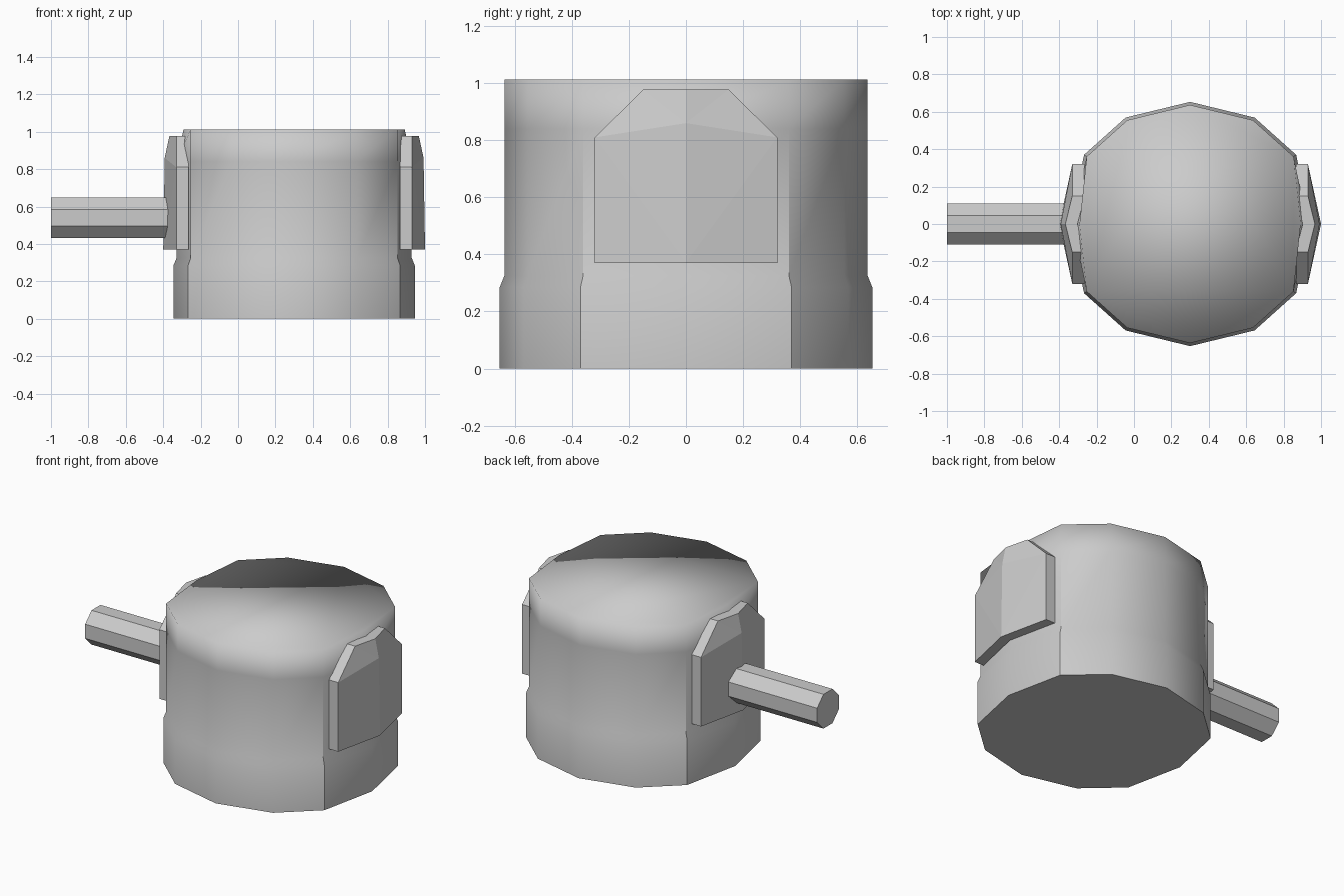
import bpy, bmesh, math
from mathutils import Matrix

if "Cube" in bpy.data.objects:
    bpy.data.objects.remove(bpy.data.objects["Cube"])

CX = 0.3  # axis of the housing


def finish(bm, name):
    bmesh.ops.recalc_face_normals(bm, faces=bm.faces)
    me = bpy.data.meshes.new(name)
    bm.to_mesh(me)
    bm.free()
    ob = bpy.data.objects.new(name, me)
    bpy.context.collection.objects.link(ob)
    return ob


# Housing: twelve-sided outline stacked into collar, wall and smooth cap
quarter = [(0.645, 0), (0.567, 0.37), (0.345, 0.569)]
upper = quarter + [(0, 0.653)] + [(-x, y) for x, y in quarter[::-1]]
outline = upper + [(x, -y) for x, y in upper[-2:0:-1]]

bm = bmesh.new()
rings = []
for z, s in [(0, 1), (0.285, 1), (0.325, 0.975), (0.84, 0.975), (1.013, 0.975)]:
    ring = []
    for x, y in outline:
        if z > 1 and y == 0:
            x *= 0.94  # rim pinches in above the side plates
        ring.append(bm.verts.new((CX + x * s, y * s, z)))
    rings.append(ring)
n = len(outline)
for a, b in zip(rings, rings[1:]):
    for i in range(n):
        j = (i + 1) % n
        bm.faces.new((a[i], a[j], b[j], b[i]))
bm.faces.new(rings[0])
bm.faces.new(rings[-1])
for f in bm.faces:
    f.smooth = True
for e in bm.edges:
    p, q = (v.co for v in e.verts)
    base = p.z == 0 and q.z == 0
    corner = abs(p.z - q.z) > 0.01 and max(p.z, q.z) < 0.9 \
        and abs(abs(p.x - CX) - 0.56) < 0.02
    e.smooth = not (base or corner)
finish(bm, "housing")


# Side plates: bent slabs with clipped top corners and a central ridge
def side_plate(name, side):
    # (distance from axis, y, z) around the half outline, then the ridge
    half = [(0.70, 0, 0.37), (0.63, 0.32, 0.37), (0.63, 0.32, 0.81),
            (0.63, 0.15, 0.977), (0.667, 0, 0.977), (0.692, 0, 0.86)]
    bm = bmesh.new()
    for m in (1, -1):
        out = [bm.verts.new((CX + side * d, y * m, z)) for d, y, z in half]
        inn = [bm.verts.new((CX + side * (d - 0.065), y * m, z)) for d, y, z in half]
        for tri in ((0, 1, 2), (0, 2, 5), (2, 3, 5), (3, 4, 5)):
            bm.faces.new([out[i] for i in tri])
            bm.faces.new([inn[i] for i in tri])
        for i in range(4):
            bm.faces.new((out[i], out[i + 1], inn[i + 1], inn[i]))
    bmesh.ops.remove_doubles(bm, verts=bm.verts, dist=1e-4)
    return finish(bm, name)


side_plate("right_plate", 1)
side_plate("left_plate", -1)

# Shaft: octagonal rod, flats facing up and sideways
x0, x1 = -1.0, -0.33
bm = bmesh.new()
r = 0.109 / math.cos(math.pi / 8)
bmesh.ops.create_cone(
    bm, cap_ends=True, segments=8, radius1=r, radius2=r, depth=x1 - x0,
    matrix=Matrix.Translation(((x0 + x1) / 2, 0, 0.54))
    @ Matrix.Rotation(math.pi / 2, 4, 'Y'))
# turn the rod so that a flat is on top
if sum(abs(v.co.y) < 1e-4 for v in bm.verts):
    bmesh.ops.rotate(bm, verts=bm.verts, cent=(0, 0, 0.54),
                     matrix=Matrix.Rotation(math.pi / 8, 3, 'X'))
finish(bm, "shaft")
